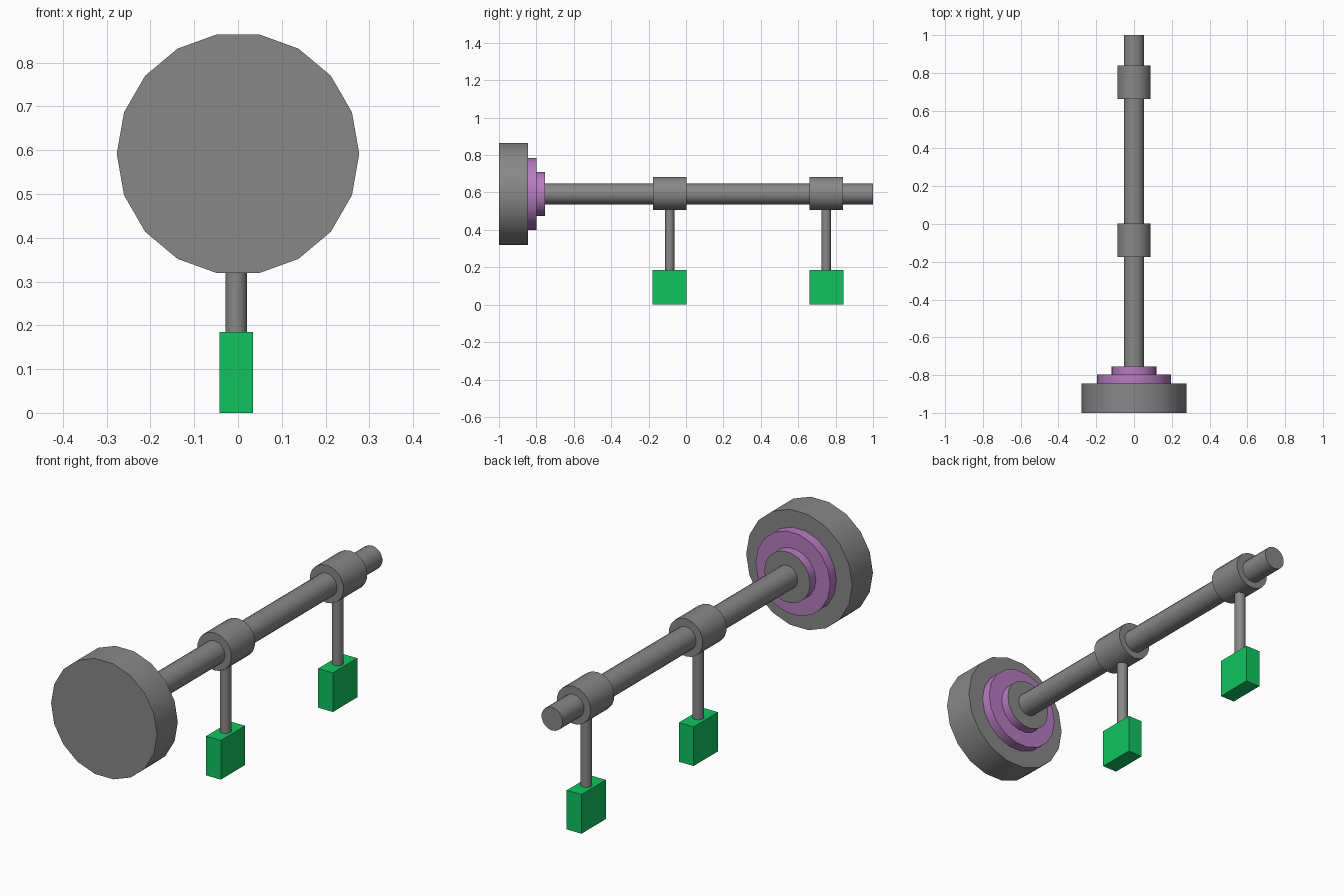
import bpy, bmesh, math
from mathutils import Matrix, Vector

if "Cube" in bpy.data.objects:
    bpy.data.objects.remove(bpy.data.objects["Cube"])


def material(name, rgb):
    m = bpy.data.materials.new(name)
    m.diffuse_color = (*rgb, 1)
    m.use_nodes = True
    m.node_tree.nodes["Principled BSDF"].inputs["Base Color"].default_value = m.diffuse_color
    return m


GREY = material("grey metal", (0.25, 0.245, 0.25))
PURPLE = material("purple", (0.47, 0.20, 0.53))
GREEN = material("green", (0.005, 0.55, 0.115))
AXIS_Z = 0.592


def finish(name, bm, mats):
    bmesh.ops.remove_doubles(bm, verts=bm.verts, dist=1e-5)
    bmesh.ops.recalc_face_normals(bm, faces=bm.faces)
    me = bpy.data.meshes.new(name)
    bm.to_mesh(me)
    bm.free()
    for m in mats:
        me.materials.append(m)
    ob = bpy.data.objects.new(name, me)
    bpy.context.collection.objects.link(ob)
    bpy.ops.object.select_all(action='DESELECT')
    bpy.context.view_layer.objects.active = ob
    ob.select_set(True)
    bpy.ops.object.shade_smooth_by_angle(angle=math.radians(30))
    return ob


def rod(name, start, end, radius, sides=18):
    """Capped cylinder between two points."""
    a, b = Vector(start), Vector(end)
    rot = Matrix.Rotation(math.pi / 2, 4, 'X') if abs((b - a).y) > 1e-6 else Matrix()
    bm = bmesh.new()
    bmesh.ops.create_cone(bm, cap_ends=True, segments=sides, radius1=radius,
                          radius2=radius, depth=(b - a).length,
                          matrix=Matrix.Translation((a + b) / 2) @ rot)
    return finish(name, bm, [GREY])


# stepped head: (y, radius) profile turned about the shaft axis
profile = [(-1, 0), (-1, .277), (-.845, .277), (-.845, .195),
           (-.798, .195), (-.798, .12), (-.755, .12), (-.755, 0)]
purple_segments = (3, 4, 5)
SIDES = 18
bm = bmesh.new()
rings = []
for y, r in profile:
    n = SIDES if r else 1
    rings.append([bm.verts.new((r * math.cos(i * math.tau / SIDES), y,
                                AXIS_Z + r * math.sin(i * math.tau / SIDES)))
                  for i in range(n)])
for s, (p, q) in enumerate(zip(rings, rings[1:])):
    if len(p) == 1:
        bm.faces.new(q)
    elif len(q) == 1:
        bm.faces.new(p)
    else:
        for i in range(SIDES):
            j = (i + 1) % SIDES
            f = bm.faces.new((p[i], p[j], q[j], q[i]))
            f.material_index = int(s in purple_segments)
for ring in (rings[0], rings[-1]):
    bm.verts.remove(ring[0])
finish("stepped_head", bm, [GREY, PURPLE])

# long shaft
rod("shaft", (0, -.76, AXIS_Z), (0, 1, AXIS_Z), .055)

# two hangers: collar, post and green block
for label, y in (("middle", -.087), ("end", .75)):
    rod(label + "_collar", (0, y - .089, .595), (0, y + .089, .595), .089)
    rod(label + "_post", (-.004, y, .18), (-.004, y, .54), .025)
    bm = bmesh.new()
    bmesh.ops.create_cube(bm, size=1, matrix=Matrix.Translation((-.004, y, .0925))
                          @ Matrix.Diagonal((.077, .182, .185, 1)))
    finish(label + "_block", bm, [GREEN])
